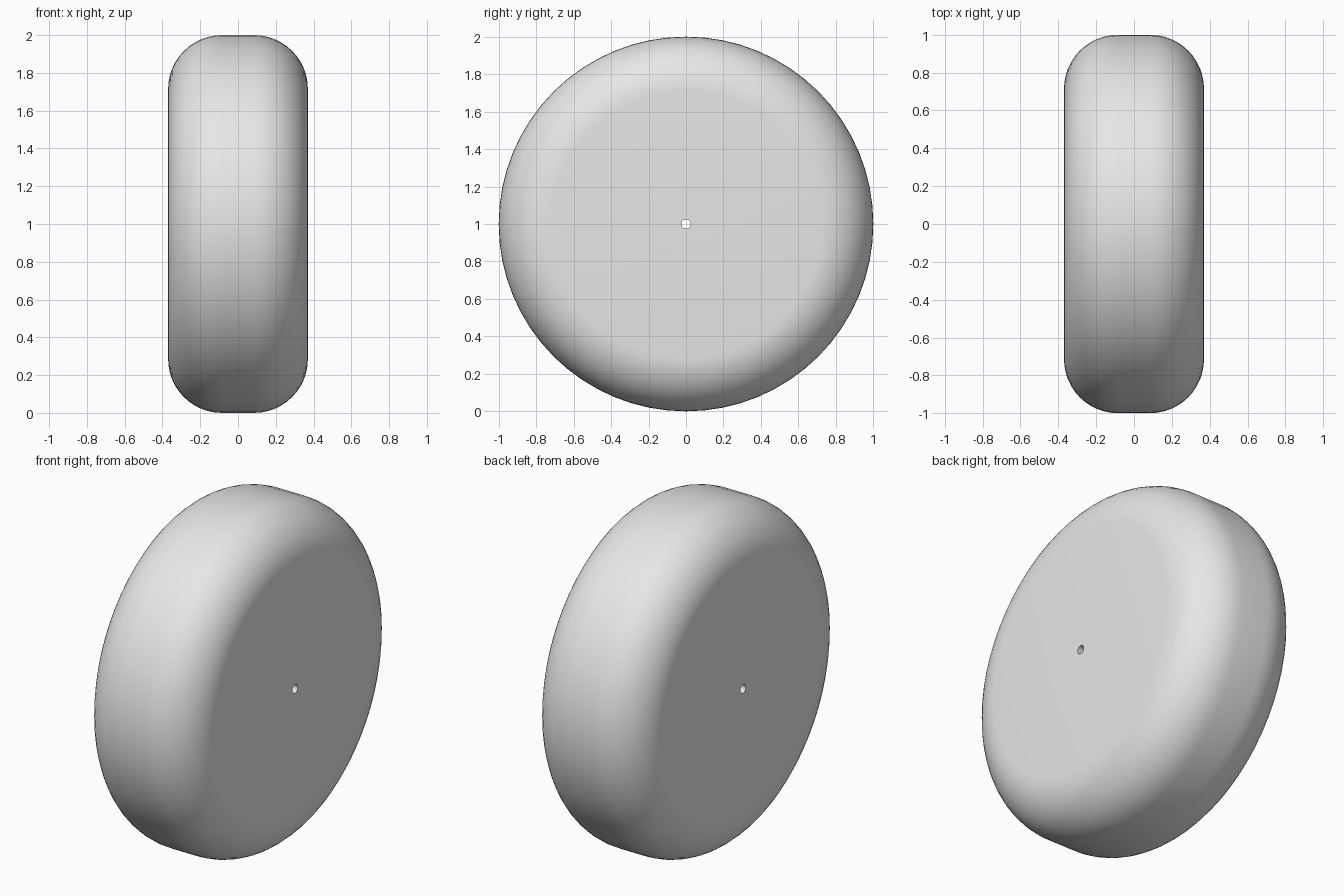
import bpy, bmesh, math
from mathutils import Vector, Matrix

cube = bpy.data.objects.get("Cube")
if cube:
    bpy.data.objects.remove(cube, do_unlink=True)

RADIUS, HALF_WIDTH, FILLET, BORE = 1.0, 0.37, 0.285, 0.025
SEGMENTS, FILLET_STEPS = 64, 12

# Plain grey
grey = bpy.data.materials.new("plain_grey")
grey.use_nodes = True
colour = (0.8, 0.8, 0.8, 1)
grey.diffuse_color = colour
grey.node_tree.nodes["Principled BSDF"].inputs["Base Color"].default_value = colour

# Half cross-section: bore edge, flat side, rounded shoulder (x, radius)
half = [(HALF_WIDTH, BORE)]
for i in range(FILLET_STEPS + 1):
    a = math.pi / 2 * i / FILLET_STEPS
    half.append((HALF_WIDTH - FILLET + FILLET * math.cos(a),
                 RADIUS - FILLET + FILLET * math.sin(a)))
profile = half + [(-x, r) for x, r in reversed(half)]

# Revolve the closed cross-section about the axle
bm = bmesh.new()
verts = [bm.verts.new((x, 0, r)) for x, r in profile]
edges = [bm.edges.new((v, verts[(i + 1) % len(verts)])) for i, v in enumerate(verts)]
bmesh.ops.spin(bm, geom=verts + edges, cent=(0, 0, 0), axis=(1, 0, 0),
               angle=math.tau, steps=SEGMENTS, use_merge=True)
bmesh.ops.remove_doubles(bm, verts=bm.verts, dist=0.0001)
bmesh.ops.recalc_face_normals(bm, faces=bm.faces)
bmesh.ops.translate(bm, verts=bm.verts, vec=(0, 0, RADIUS))

mesh = bpy.data.meshes.new("wheel")
bm.to_mesh(mesh)
bm.free()
mesh.materials.append(grey)
wheel = bpy.data.objects.new("wheel", mesh)
bpy.context.collection.objects.link(wheel)

# Smooth tyre, sharp bore edges
bpy.ops.object.select_all(action='DESELECT')
wheel.select_set(True)
bpy.context.view_layer.objects.active = wheel
bpy.ops.object.shade_smooth_by_angle(angle=math.radians(30))
